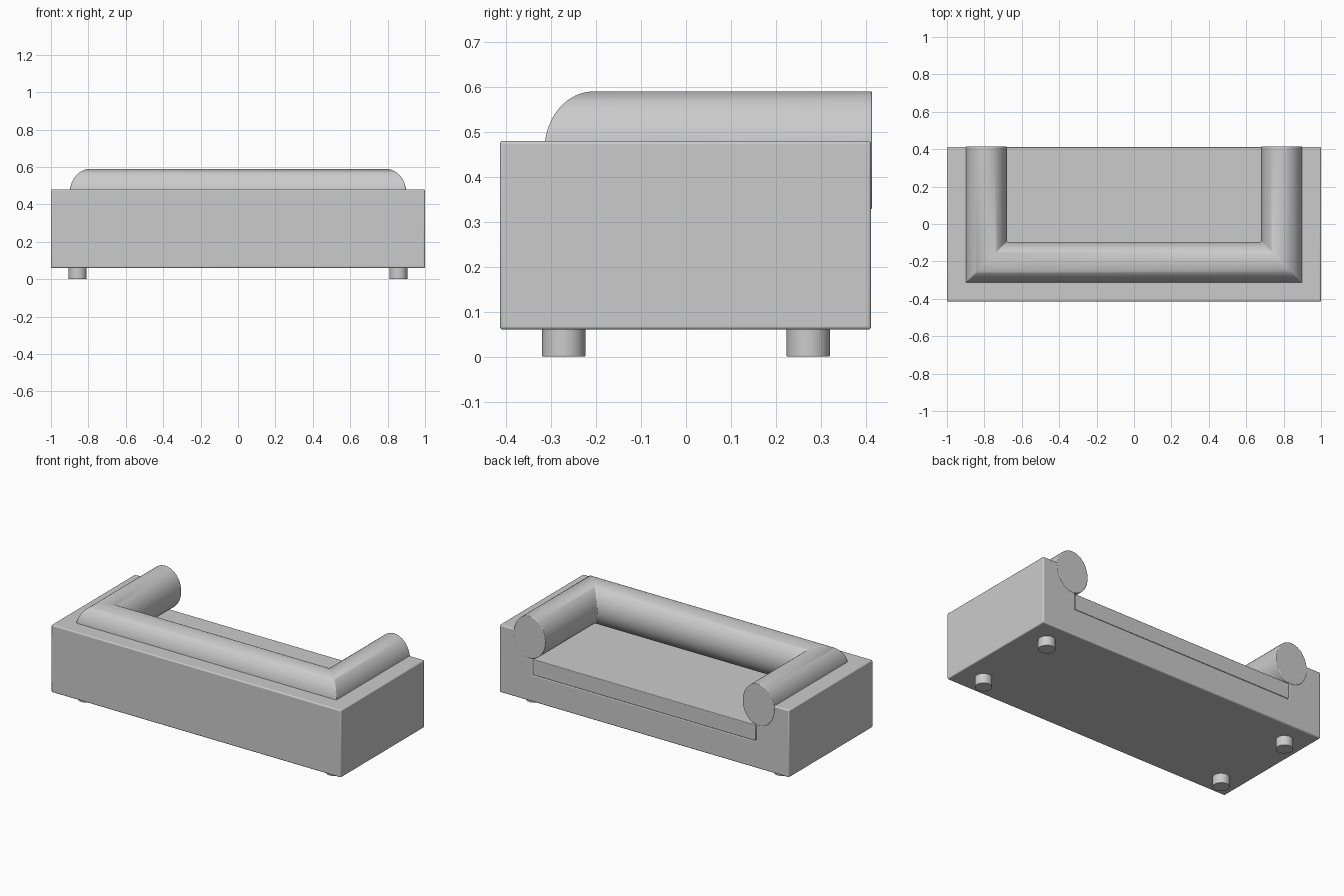
import bpy, bmesh, math
from mathutils import Matrix, Vector

old = bpy.data.objects.get("Cube")
if old:
    bpy.data.objects.remove(old, do_unlink=True)

fabric = bpy.data.materials.new("light grey")
fabric.use_nodes = True
GREY = (0.6, 0.6, 0.6, 1)
fabric.diffuse_color = GREY
fabric.node_tree.nodes["Principled BSDF"].inputs["Base Color"].default_value = GREY


def finish(name, bm, bevel=0.0):
    """Turn a bmesh into an object with an optional rounded edge."""
    bmesh.ops.recalc_face_normals(bm, faces=bm.faces)
    mesh = bpy.data.meshes.new(name)
    bm.to_mesh(mesh)
    bm.free()
    mesh.materials.append(fabric)
    ob = bpy.data.objects.new(name, mesh)
    bpy.context.collection.objects.link(ob)
    if bevel:
        add_bevel(ob, bevel)
    return ob


def add_bevel(ob, width):
    mod = ob.modifiers.new("soft edges", 'BEVEL')
    mod.width, mod.segments, mod.limit_method = width, 3, 'ANGLE'
    mod.angle_limit = math.radians(50)


def smooth(ob):
    bpy.ops.object.select_all(action='DESELECT')
    bpy.context.view_layer.objects.active = ob
    ob.select_set(True)
    bpy.ops.object.shade_smooth_by_angle(angle=math.radians(40))


def box(name, lo, hi, bevel=0.0):
    lo, hi = Vector(lo), Vector(hi)
    bm = bmesh.new()
    mat = Matrix.Translation((lo + hi) / 2) @ Matrix.Diagonal((*(hi - lo), 1))
    bmesh.ops.create_cube(bm, size=1, matrix=mat)
    return finish(name, bm, bevel)


# Body: solid block with the seat well cut out and open at the rear
OPEN_Y, WELL_X, WELL_Y, WELL_Z = 0.412, 0.77, -0.19, 0.228
body = box("body", (-1, -0.414, 0.06), (1, OPEN_Y, 0.48))
cutter = box("well_cutter", (-WELL_X, WELL_Y, WELL_Z), (WELL_X, 1, 1))
cutter.hide_render = True
cut = body.modifiers.new("well", 'BOOLEAN')
cut.operation, cut.solver, cut.object = 'DIFFERENCE', 'EXACT', cutter
bpy.context.view_layer.objects.active = body
bpy.ops.object.modifier_apply(modifier=cut.name)
bpy.data.objects.remove(cutter, do_unlink=True)
add_bevel(body, 0.007)
smooth(body)

# Seat cushion filling the well
smooth(box("seat_cushion", (-WELL_X, WELL_Y, WELL_Z), (WELL_X, OPEN_Y, 0.326), 0.004))

# Padded roll: oval section swept around three sides with mitred corners
RX, RZ, CX, CY, CZ, SIDES = 0.11, 0.131, 0.79, -0.205, 0.459, 48
path = [(-CX, 0.414, 1, 0), (-CX, CY, 1, 1), (CX, CY, -1, 1), (CX, 0.414, -1, 0)]
bm = bmesh.new()
rings = []
for x, y, dx, dy in path:
    ring = []
    for i in range(SIDES):
        a = math.tau * i / SIDES
        r = RX * math.cos(a)
        ring.append(bm.verts.new((x + dx * r, y + dy * r, CZ + RZ * math.sin(a))))
    rings.append(ring)
for a, b in zip(rings, rings[1:]):
    for i in range(SIDES):
        j = (i + 1) % SIDES
        bm.faces.new((a[i], a[j], b[j], b[i]))
bm.faces.new(rings[0])
bm.faces.new(rings[-1])
smooth(finish("arm_and_back_roll", bm, 0.004))

# Four short round feet
for sx, side in ((-1, "right"), (1, "left")):
    for sy, end in ((-1, "front"), (1, "rear")):
        bm = bmesh.new()
        bmesh.ops.create_cone(bm, cap_ends=True, segments=24, radius1=0.048, radius2=0.048,
                              depth=0.07, matrix=Matrix.Translation((sx * 0.857, sy * 0.272, 0.035)))
        smooth(finish(f"{end}_{side}_foot", bm, 0.002))
